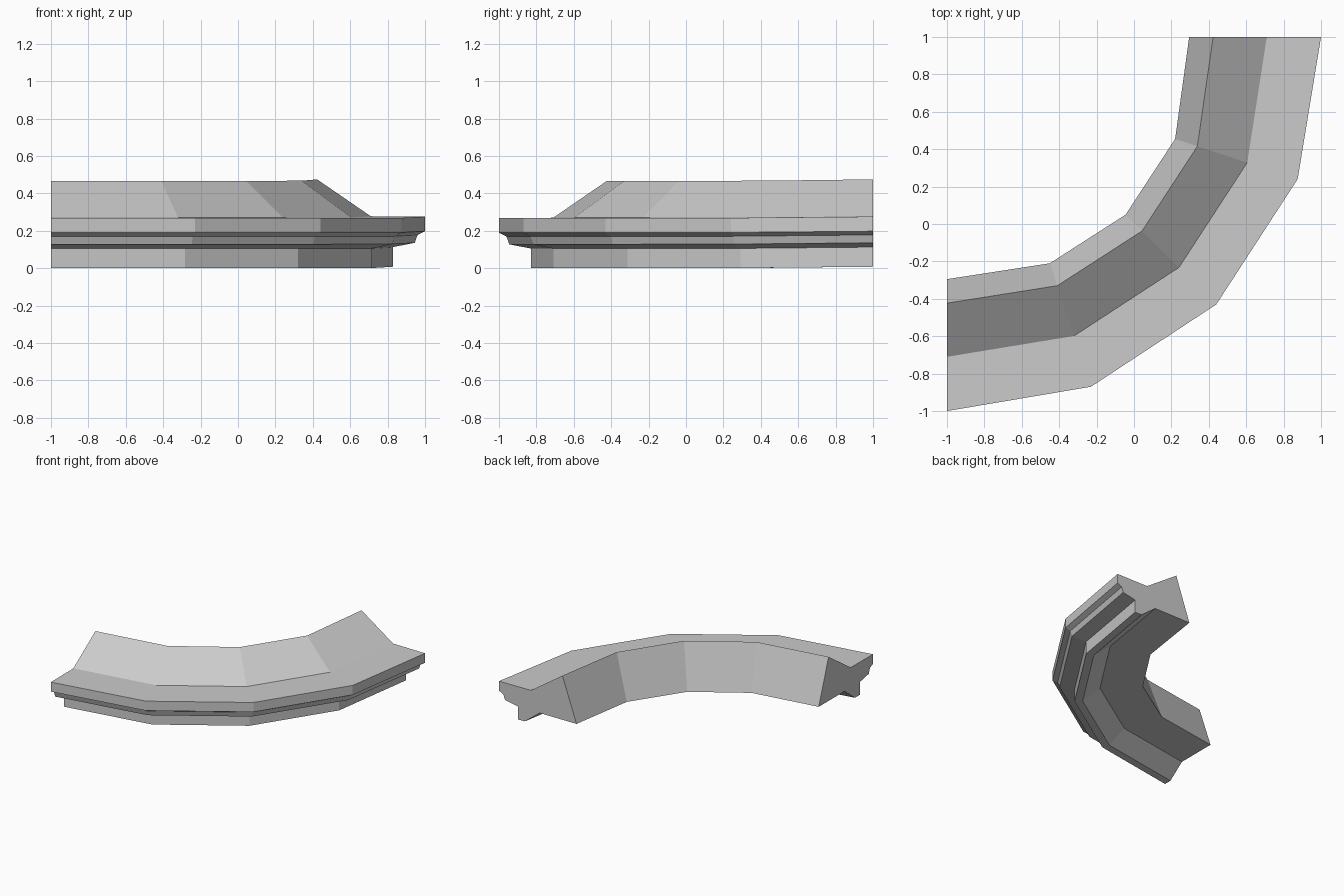
import bpy
import bmesh
from mathutils import Vector

cube = bpy.data.objects.get("Cube")
if cube:
    bpy.data.objects.remove(cube, do_unlink=True)

# Single stone grey
stone = bpy.data.materials.new("stone_grey")
stone.use_nodes = True
grey = (0.6, 0.6, 0.6, 1)
stone.diffuse_color = grey
stone.node_tree.nodes["Principled BSDF"].inputs["Base Color"].default_value = grey

# Moulding section: (distance inward from the outer rim, height)
DEPTH = 0.705
profile = [
    (0, 0.268), (0, 0.19), (0.04, 0.17), (0.055, 0.128),   # rim and drip steps
    (0.172, 0.105), (0.172, 0), (0.235, 0), (0.37, 0.105),  # foot
    (DEPTH, 0.105), (0.577, 0.467), (0.29, 0.27),           # back, ridge, ledge
]

# Mitre lines of the curve: outer point, inner point, lift
stations = [
    ((-1, -1), (-1, -0.295), 0),
    ((-0.23, -0.87), (-0.45, -0.21), 0),
    ((0.44, -0.43), (-0.045, 0.05), 0),
    ((0.875, 0.24), (0.22, 0.455), 0.001),
    ((1, 1), (0.295, 1), 0.008),
]


def sweep(name, section, lines, material):
    """Join one copy of the section per mitre line into a closed solid."""
    bm = bmesh.new()
    rings = []
    for outer, inner, lift in lines:
        ring = []
        for inward, height in section:
            p = Vector(outer).lerp(Vector(inner), inward / DEPTH)
            ring.append(bm.verts.new((p.x, p.y, height + lift)))
        rings.append(ring)
    n = len(section)
    for a, b in zip(rings, rings[1:]):
        for i in range(n):
            j = (i + 1) % n
            bm.faces.new((a[i], a[j], b[j], b[i]))
    bm.faces.new(rings[0])
    bm.faces.new(rings[-1])
    bmesh.ops.recalc_face_normals(bm, faces=bm.faces)
    mesh = bpy.data.meshes.new(name)
    bm.to_mesh(mesh)
    bm.free()
    mesh.materials.append(material)
    obj = bpy.data.objects.new(name, mesh)
    bpy.context.collection.objects.link(obj)
    return obj


sweep("curved_cornice", profile, stations, stone)
